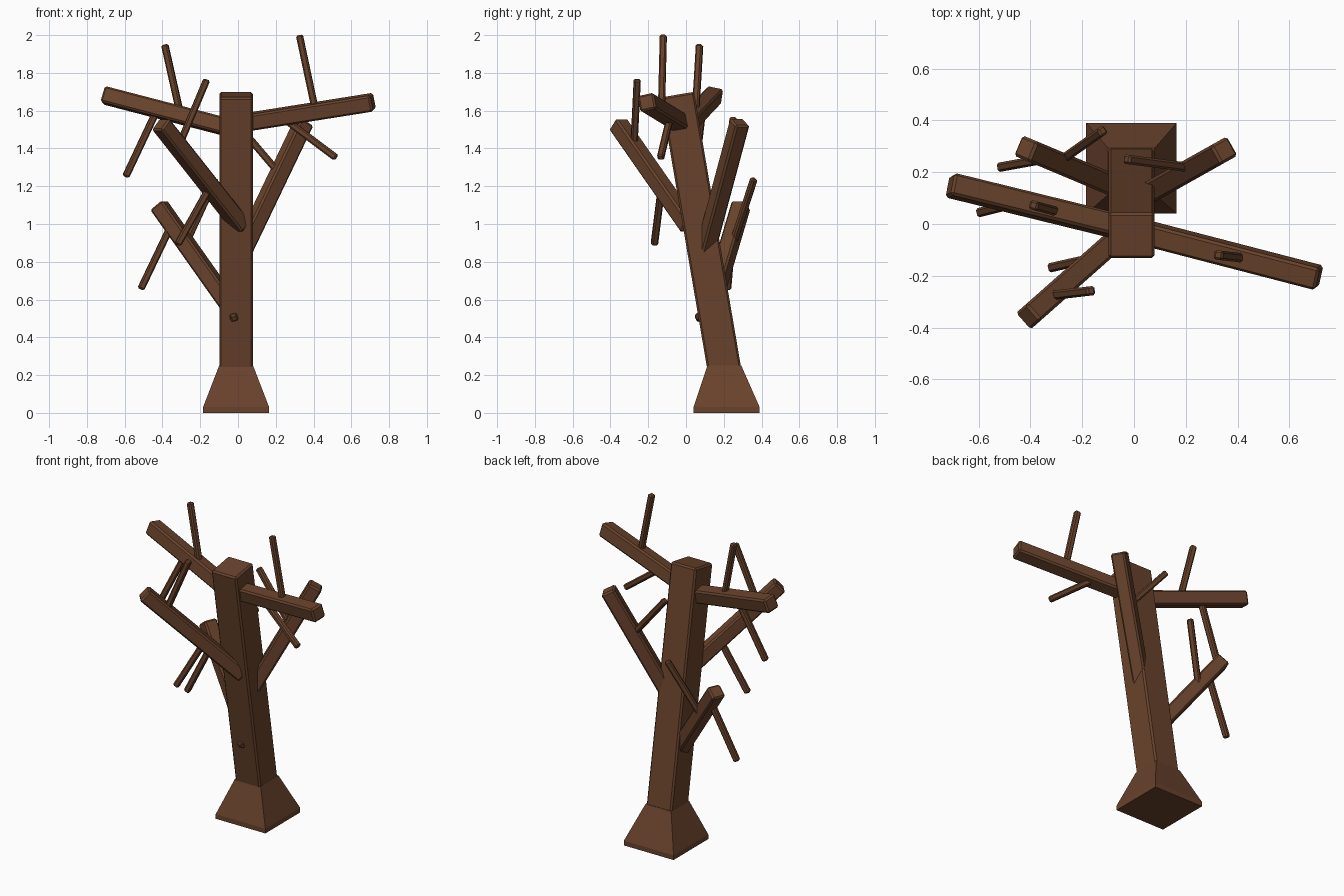
import bpy, bmesh, math
from mathutils import Vector, Matrix

if "Cube" in bpy.data.objects:
    bpy.data.objects.remove(bpy.data.objects["Cube"])

bark = bpy.data.materials.new("bark")
bark.diffuse_color = (0.14, 0.055, 0.025, 1)
bark.use_nodes = True
bark.node_tree.nodes["Principled BSDF"].inputs["Base Color"].default_value = bark.diffuse_color


def finish(name, bm):
    me = bpy.data.meshes.new(name)
    bmesh.ops.recalc_face_normals(bm, faces=bm.faces)
    bm.to_mesh(me)
    bm.free()
    me.materials.append(bark)
    ob = bpy.data.objects.new(name, me)
    bpy.context.collection.objects.link(ob)
    return ob


def beam(name, a, b, width, roll=0, bevel=0.01):
    """Square bar with chamfered edges running from a to b."""
    a, b = Vector(a), Vector(b)
    d = b - a
    rot = d.to_track_quat('Z', 'Y').to_matrix().to_4x4()
    m = (Matrix.Translation((a + b) / 2) @ rot @ Matrix.Rotation(math.radians(roll), 4, 'Z')
         @ Matrix.Diagonal((width, width, d.length, 1)))
    bm = bmesh.new()
    bmesh.ops.create_cube(bm, size=1, matrix=m)
    bmesh.ops.bevel(bm, geom=bm.edges[:], offset=bevel, segments=1, affect='EDGES')
    return finish(name, bm)


# Flared root block: (z, half width, centre y)
bm = bmesh.new()
rings = []
for z, h, cy in [(0, 0.175, 0.215), (0.03, 0.175, 0.215), (0.25, 0.09, 0.203)]:
    rings.append([bm.verts.new((-0.01 + sx * h, cy + sy * h, z))
                  for sx, sy in [(-1, -1), (1, -1), (1, 1), (-1, 1)]])
for lo, hi in zip(rings, rings[1:]):
    for i in range(4):
        j = (i + 1) % 4
        bm.faces.new((lo[i], lo[j], hi[j], hi[i]))
bm.faces.new(rings[0][::-1])
bm.faces.new(rings[-1])
finish("root_flare", bm)

# Leaning trunk
beam("trunk", (-0.01, 0.215, 0.16), (-0.01, -0.045, 1.685), 0.178)

# Main branches
branches = {
    "branch_upper_left": ((-0.01, -0.022, 1.50), (-0.71, 0.15, 1.682), 0.088, 12),
    "branch_upper_right": ((-0.01, -0.02, 1.53), (0.715, -0.208, 1.645), 0.088, 12),
    "branch_front": ((0.02, 0.02, 0.985), (-0.41, -0.36, 1.53), 0.085, 0),
    "branch_lower_left": ((-0.01, 0.12, 0.52), (-0.42, 0.292, 1.10), 0.085, 0),
    "branch_back_right": ((0.02, 0.10, 0.85), (0.35, 0.285, 1.54), 0.085, 0),
}
for name, (a, b, w, roll) in branches.items():
    beam(name, a, b, w, roll)

# Thin twigs, each from its branch to its tip
twigs = [
    ((-0.305, 0.05, 1.58), (-0.388, 0.072, 1.95)),
    ((0.41, -0.13, 1.60), (0.325, -0.12, 2.0)),
    ((-0.435, 0.085, 1.59), (-0.595, 0.045, 1.25)),
    ((0.24, -0.085, 1.56), (0.52, -0.135, 1.35)),
    ((-0.31, -0.275, 1.42), (-0.165, -0.258, 1.765)),
    ((-0.13, -0.125, 1.23), (-0.32, -0.168, 0.89)),
    ((-0.35, 0.25, 1.00), (-0.515, 0.22, 0.655)),
    ((-0.29, 0.24, 0.87), (-0.12, 0.36, 1.24)),
    ((0.20, 0.22, 1.29), (-0.03, 0.25, 1.56)),
]
for i, (a, b) in enumerate(twigs):
    beam(f"twig_{i + 1}", a, b, 0.036, bevel=0.008)

# Little stub low on the trunk front
beam("trunk_stub", (-0.03, 0.12, 0.53), (-0.02, 0.052, 0.50), 0.04, 20, 0.008)
